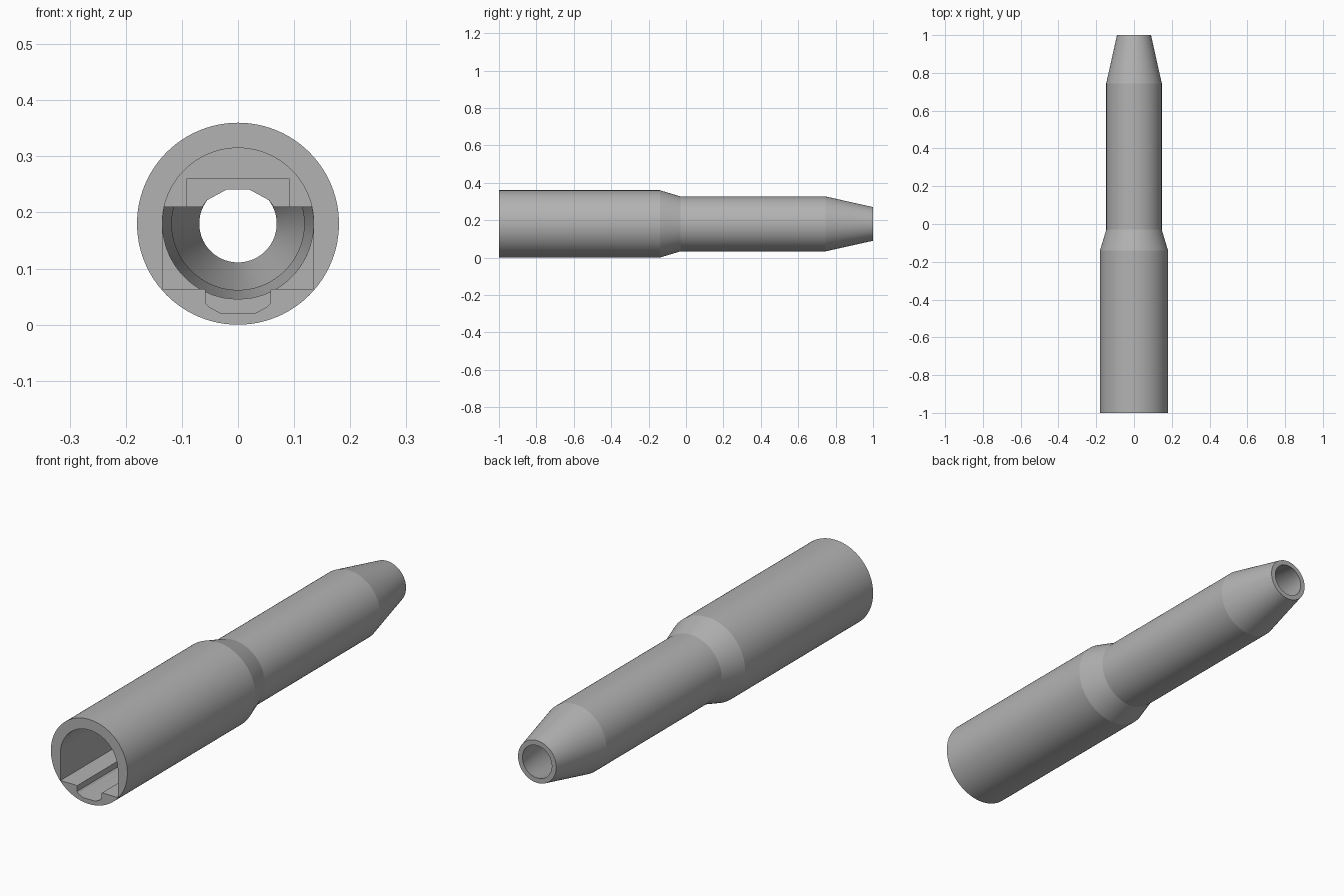
import bpy, bmesh, math

if "Cube" in bpy.data.objects:
    bpy.data.objects.remove(bpy.data.objects["Cube"])

ZC = 0.18  # height of the tube axis
SEG = 96

grey = bpy.data.materials.new("plain grey")
grey.diffuse_color = (0.45, 0.45, 0.45, 1)
grey.use_nodes = True
grey.node_tree.nodes["Principled BSDF"].inputs["Base Color"].default_value = grey.diffuse_color


def finish(name, bm):
    bmesh.ops.recalc_face_normals(bm, faces=bm.faces)
    me = bpy.data.meshes.new(name)
    bm.to_mesh(me)
    bm.free()
    me.materials.append(grey)
    ob = bpy.data.objects.new(name, me)
    bpy.context.collection.objects.link(ob)
    return ob


def lathe(name, profile):
    """Closed solid of revolution about the y axis from (y, radius) pairs."""
    bm = bmesh.new()
    rings = []
    for y, r in profile:
        rings.append([bm.verts.new((r * math.sin(2 * math.pi * i / SEG), y,
                                    ZC + r * math.cos(2 * math.pi * i / SEG)))
                      for i in range(SEG)])
    for a, b in zip(rings, rings[1:]):
        for i in range(SEG):
            j = (i + 1) % SEG
            bm.faces.new((a[i], a[j], b[j], b[i]))
    bm.faces.new(rings[0])
    bm.faces.new(rings[-1])
    return finish(name, bm)


def prism(name, half, y0, y1):
    """Extrude a mirrored outline along y; half lists the x > 0 points."""
    outline = half + [(-x, z) for x, z in reversed(half) if x > 1e-6]
    bm = bmesh.new()
    face = bm.faces.new([bm.verts.new((x, y0, z)) for x, z in outline])
    ext = bmesh.ops.extrude_face_region(bm, geom=[face])["geom"]
    bmesh.ops.translate(bm, vec=(0, y1 - y0, 0),
                        verts=[v for v in ext if isinstance(v, bmesh.types.BMVert)])
    return finish(name, bm)


# Outer sleeve: thick grip, shoulder, slim tube, tapered tip
sleeve = lathe("sleeve", [(-1, .18), (-.14, .18), (-.03, .147), (.745, .147), (1, .09)])

# Mouth: arched roof, straight sides, flat floor and chamfered slot
arch = [(.135 * math.sin(math.pi / 2 * i / 24), ZC + .135 * math.cos(math.pi / 2 * i / 24))
        for i in range(25)]
floor = [(.135, .064), (.063, .064), (.058, .062), (.058, .038), (.052, .032), (.03, .02)]

cutters = [
    prism("mouth_cutter", arch + floor, -1.1, -.32),
    # Shallow recess in the inner wall
    prism("recess_cutter", [(.092, .26), (.092, .2)], -.33, -.28),
    # Opening below the inner wall, with a peaked notch above it
    prism("chamber_cutter",
          [(.02, .241), (.055, .222), (.064, .21), (.135, .21), (.135, .064),
           (.063, .064), (.063, .0612), (.045, .0532), (.025, .0478), (0, .0455)],
          -.34, -.15),
    # Bore that follows the outer shape to the tip
    lathe("bore_cutter", [(-.17, .1345), (-.14, .1345), (-.03, .118), (.745, .118),
                          (1, .069), (1.1, .069)]),
]

bpy.context.view_layer.objects.active = sleeve
for c in cutters:
    mod = sleeve.modifiers.new("cut", "BOOLEAN")
    mod.operation = "DIFFERENCE"
    mod.solver = "EXACT"
    mod.object = c
    bpy.ops.object.modifier_apply(modifier=mod.name)
    bpy.data.objects.remove(c, do_unlink=True)

sleeve.select_set(True)
bpy.ops.object.shade_smooth_by_angle(angle=math.radians(10))
